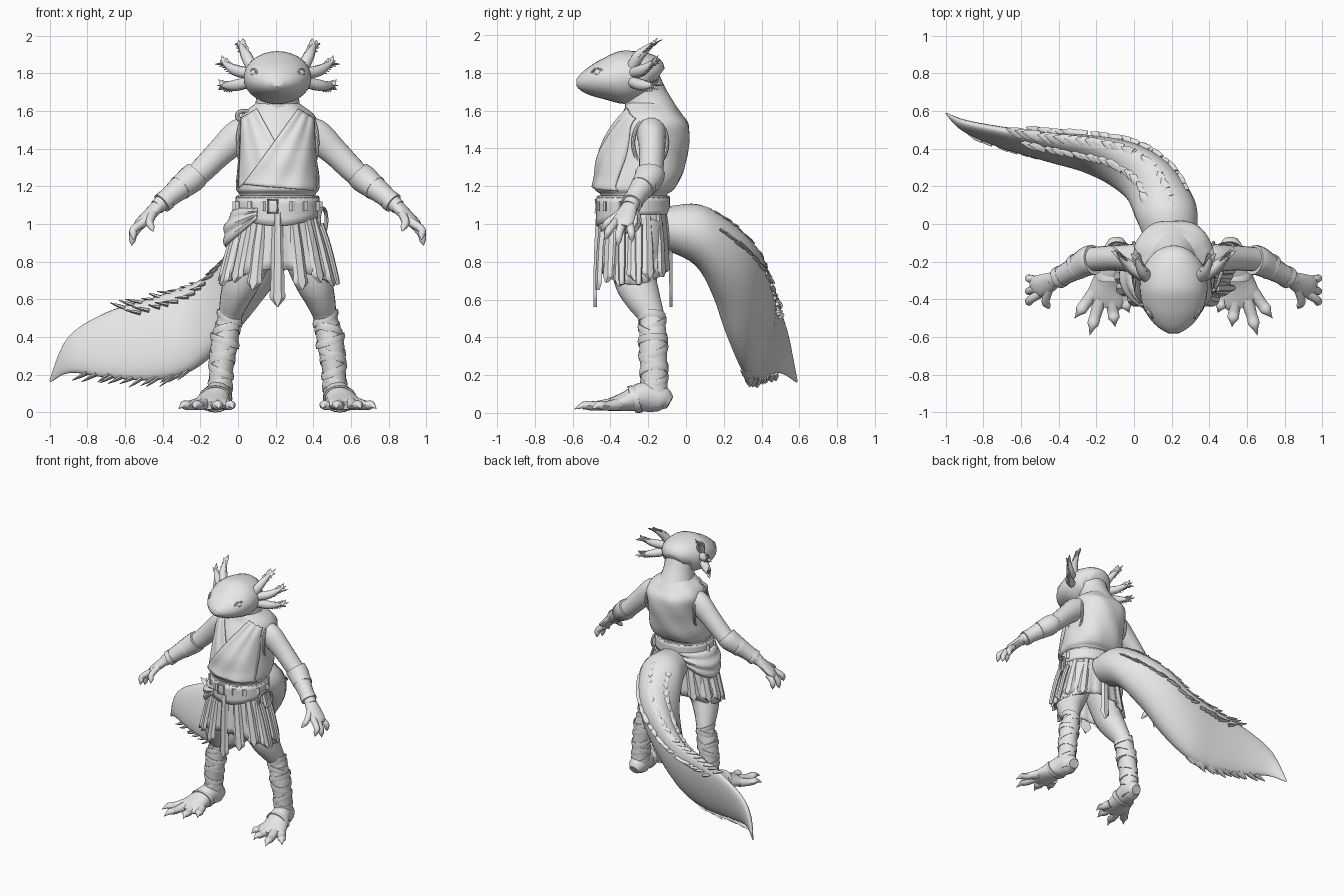
import bpy, bmesh, math, random
from mathutils import Vector
from math import sin, cos, pi

random.seed(4)
cube = bpy.data.objects.get("Cube")
if cube:
    bpy.data.objects.remove(cube)

clay = bpy.data.materials.new("clay_grey")
clay.use_nodes = True
clay.diffuse_color = (.8, .8, .8, 1)
clay.node_tree.nodes["Principled BSDF"].inputs["Base Color"].default_value = (.8, .8, .8, 1)
BODY_X = .21  # the body stands beside the origin because the tail sweeps right


def finish(name, bm, mirror=False, thick=0, angle=40):
    bmesh.ops.recalc_face_normals(bm, faces=bm.faces)
    mesh = bpy.data.meshes.new(name)
    bm.to_mesh(mesh)
    bm.free()
    mesh.materials.append(clay)
    mesh.shade_smooth()
    mesh.set_sharp_from_angle(angle=math.radians(angle))
    obj = bpy.data.objects.new(name, mesh)
    obj.location.x = BODY_X
    bpy.context.scene.collection.objects.link(obj)
    if thick:
        shell = obj.modifiers.new("thickness", "SOLIDIFY")
        shell.thickness, shell.offset = thick, 0
    if mirror:
        obj.modifiers.new("mirror", "MIRROR")


def smooth_path(keys, steps=4):
    """Smooth curve through rows of numbers."""
    keys, out = [tuple(k) for k in keys], []
    for i in range(len(keys) - 1):
        a, b, c, d = keys[max(i - 1, 0)], keys[i], keys[i + 1], keys[min(i + 2, len(keys) - 1)]
        for s in range(steps):
            t = s / steps
            out.append(tuple(q + .5 * t * (r - p + t * (2 * p - 5 * q + 4 * r - e + t * (3 * (q - r) + e - p)))
                             for p, q, r, e in zip(a, b, c, d)))
    return out + [keys[-1]]


def add_loft(bm, rings, closed=False):
    rows = [[bm.verts.new(p) for p in ring] for ring in rings]
    n = len(rows[0])
    for a, b in zip(rows, rows[1:] + rows[:1] if closed else rows[1:]):
        for i in range(n):
            bm.faces.new((a[i], a[(i + 1) % n], b[(i + 1) % n], b[i]))
    if not closed:
        bm.faces.new(rows[0])
        bm.faces.new(rows[-1])


def add_tube(bm, keys, sides=14, steps=4, closed=False):
    """Rows are x, y, z, half width and optional half height."""
    rows = smooth_path([k if len(k) > 4 else (*k, k[3]) for k in keys], steps)
    if closed:
        rows = rows[:-1]
    pts = [Vector(r[:3]) for r in rows]
    span = (pts[-1] - pts[0]).normalized()
    ref = Vector((0, 1, 0)) if abs(span.z) > .8 else Vector((0, 0, 1))
    rings, last = [], len(pts) - 1
    for i, r in enumerate(rows):
        t = (pts[(i + 1) % len(pts)] - pts[i - 1]) if closed else pts[min(i + 1, last)] - pts[max(i - 1, 0)]
        t.normalize()
        side = t.cross(ref).normalized()
        up = side.cross(t)
        w, h = max(r[3], .002), max(r[4], .002)
        rings.append([pts[i] + side * w * cos(2 * pi * k / sides) + up * h * sin(2 * pi * k / sides)
                      for k in range(sides)])
    add_loft(bm, rings, closed)


def tubes(name, paths, mirror=False, **kw):
    bm = bmesh.new()
    for path in paths:
        add_tube(bm, path, **kw)
    finish(name, bm, mirror)


def turn(n):
    return [2 * pi * k / n for k in range(n + 1)]


def spikes(name, items, mirror=False):
    """Flat pointed tufts from base, tip and width."""
    tubes(name, [[(*b, w, w * .4), (*b.lerp(t, .5), w * .75, w * .3), (*t, 0, 0)] for b, t, w in items],
          mirror, sides=6, steps=1)


def patch(name, f, nu, nv, thick):
    bm = bmesh.new()
    g = [[bm.verts.new(f(i / nu, j / nv)) for j in range(nv + 1)] for i in range(nu + 1)]
    for i in range(nu):
        for j in range(nv):
            bm.faces.new((g[i][j], g[i + 1][j], g[i + 1][j + 1], g[i][j + 1]))
    bmesh.ops.remove_doubles(bm, verts=bm.verts, dist=.0005)
    finish(name, bm, thick=thick)


# Head, neck, eyes and mouth
tubes("head", [[(0, -.155, 1.765, .08, .07), (0, -.19, 1.785, .135, .11), (0, -.25, 1.785, .168, .13),
                (0, -.34, 1.775, .18, .14), (0, -.43, 1.765, .165, .11), (0, -.5, 1.755, .128, .08),
                (0, -.55, 1.75, .08, .05), (0, -.58, 1.75, .03, .02)]], sides=28)
tubes("neck", [[(0, -.16, 1.5, .18, .17), (0, -.19, 1.6, .13, .135), (0, -.215, 1.68, .112, .115),
                (0, -.235, 1.76, .115, .1), (0, -.25, 1.82, .11, .09)]], sides=24)
bm = bmesh.new()
bmesh.ops.create_uvsphere(bm, u_segments=16, v_segments=10, radius=.024)
bmesh.ops.translate(bm, verts=bm.verts, vec=(.12, -.463, 1.8))
finish("eye", bm, True)
lid = [(.127 + .016 * cos(a), -.468 + .03 * cos(a), 1.8 + .022 * sin(a), .006) for a in turn(12)]
tubes("eyelid", [lid], True, sides=6, steps=1, closed=True)

# Feathered gills
stalks = [[(.13, -.29, 1.82, .032), (.165, -.25, 1.89, .03), (.195, -.18, 1.95, .012)],
          [(.15, -.28, 1.8, .03), (.22, -.23, 1.815, .03), (.285, -.17, 1.855, .012)],
          [(.16, -.28, 1.75, .03), (.23, -.23, 1.735, .03), (.29, -.17, 1.735, .012)]]
tubes("gill_stalk", stalks, True, sides=10)
tufts = []
for stalk in stalks:
    row = [Vector(p[:3]) for p in smooth_path(stalk, 6)]
    for i in range(2, len(row)):
        t = (row[i] - row[i - 1]).normalized()
        out = t.cross(Vector((0, 1, 0))).normalized()
        for d in (out * .7, -out * .7, Vector((0, .5, 0))):
            tufts.append((row[i], row[i] + (t + d) * random.uniform(.03, .045), .015))
spikes("gill_feathers", tufts, True)

# Tunic body: rows are height, depth centre, half width and half depth
torso = smooth_path([(1.1, -.275, .19, .165), (1.155, -.275, .2, .175), (1.185, -.27, .22, .21),
                     (1.25, -.245, .22, .222), (1.35, -.227, .208, .228), (1.45, -.198, .208, .217),
                     (1.53, -.178, .213, .193), (1.585, -.182, .188, .155), (1.63, -.19, .13, .13),
                     (1.65, -.2, .105, .11)], 4)


def oval(cy, rx, ry, a, power=1):
    c, s = cos(a), sin(a)
    return (math.copysign(abs(s) ** power, s) * rx, cy - math.copysign(abs(c) ** power, c) * ry)


bm = bmesh.new()
add_loft(bm, [[(*oval(cy, rx * (1 + .012 * sin(9 * a + z * 20)), ry * (1 + .02 * sin(7 * a + z * 22)), a, .88), z)
               for a in turn(48)[:-1]] for z, cy, rx, ry in torso])
finish("tunic", bm, angle=50)


def chest(x, z, lift):
    """Point on the front of the tunic."""
    a, b = next((a, b) for a, b in zip(torso, torso[1:]) if z <= b[0])
    t = (z - a[0]) / (b[0] - a[0])
    cy, rx, ry = [p + (q - p) * t for p, q in zip(a[1:], b[1:])]
    x = max(-.97 * rx, min(.97 * rx, x))
    return Vector((x, cy - ry * (1 - abs(x / rx) ** 2.27) ** .44 - lift, z))


def wrap(name, inner, outer, lift):
    def f(u, v):
        (ax, az), (bx, bz) = [(p[0] + (q[0] - p[0]) * u, p[1] + (q[1] - p[1]) * u) for p, q in (inner, outer)]
        return chest(ax + (bx - ax) * v, az + (bz - az) * v, lift + .004 * sin(v * 16 + u * 2))
    patch(name, f, 28, 24, .012)


wrap("right_wrap", ((-.11, 1.61), (.03, 1.36)), ((-.19, 1.56), (-.205, 1.19)), .003)
wrap("left_wrap", ((.11, 1.61), (-.18, 1.21)), ((.19, 1.56), (.205, 1.175)), .012)
armhole = [(.2 + .012 * cos(2 * a), -.19 + .09 * cos(a), 1.43 + .13 * sin(a), .01) for a in turn(24)]
tubes("armhole_hem", [armhole], True, sides=8, steps=1, closed=True)
clasp = [(-.18 + .035 * cos(a), -.25, 1.575 + .025 * sin(a), .012) for a in turn(16)]
tubes("shoulder_clasp", [clasp], sides=8, steps=1, closed=True)


# Belt with a dipped front, buckle and studs
def belt(u, v):
    a = 2 * pi * u
    low = 1.05 - .06 * max(0, cos(a)) ** 1.5
    return (*oval(-.28, .21, .182, a), low + (1.14 - low) * v)


patch("belt", belt, 48, 4, .024)
tubes("belt_trim", [[(*oval(-.28, .212, .184, a), 1.14, .011) for a in turn(32)]], sides=8, steps=1, closed=True)
frame = [(x, -.476, z, .008) for x, z in ((-.05, 1.06), (-.05, 1.13), (0, 1.13), (0, 1.06), (-.05, 1.06))]
tubes("buckle", [frame], sides=6, steps=1, closed=True)
studs = [oval(-.28, .22, .192, a) for a in (.35, .7, 1.2, 1.7)]
tubes("belt_plate", [[(x, y, 1.07, .02, .012), (x, y, 1.12, .02, .012)] for x, y in studs], True, sides=4)


# Under-skirt and hanging leather strips
def skirt_point(a, z, grow=0):
    t = (1.08 - z) / .38
    return Vector((*oval(-.28, .19 + .1 * t + grow, .165 + .02 * t + grow, a), z))


patch("under_skirt", lambda u, v: skirt_point(2 * pi * u, 1.08 - (.36 - .04 * cos(4 * pi * u) * v) * v,
                                              .005 + .008 * v * sin(40 * pi * u)), 80, 6, .012)
bm = bmesh.new()
for deg, low in ((0, .56), (24, .65), (47, .69), (69, .67), (92, .7), (115, .71), (140, .72), (180, .56)):
    for a in {math.radians(deg), -math.radians(deg)}:
        rings = []
        along = (skirt_point(a + .02, .9) - skirt_point(a - .02, .9)).normalized()
        out = along.cross(Vector((0, 0, 1)))
        for t, w in ((0, .026), (.45, .034), (.84, .037), (.86, .042), (.9, .042), (.92, .037), (1, .004)):
            p = skirt_point(a, 1.06 - (1.06 - low) * t, .007 + .009 * min(1, t * 3))
            if low < .6:
                p = skirt_point(a, max(p.z, .8), .018) + Vector((0, 0, min(0, p.z - .8)))
            rings.append([p + along * w * s + out * h for s, h in ((-1, -.006), (-.5, .012), (.5, .012), (1, -.006))])
        add_loft(bm, rings)
finish("skirt_strips", bm, angle=25)


# Draped cloth on the right hip, coil and short blades on the left
def swag(u, v):
    drop = .05 + .15 * sin(pi * u)
    return skirt_point(-.5 - 2.3 * u, 1.08 - drop * v,
                       .03 + .03 * sin(pi * v) * sin(pi * u) + .006 * sin(v * 16))


patch("hip_drape", swag, 24, 14, .014)
coil = [(.24 + .02 * cos(a), -.3 + .055 * cos(a), 1.02 + .065 * sin(a), .01) for a in turn(16)]
tubes("rope_coil", [coil], sides=8, steps=1, closed=True)
tubes("hip_blades", [[(.23, y, 1.0, .016, .02), (.27, y, .88, .016, .02), (.315, y, .7, .014, .016),
                      (.32, y, .68, .003)] for y in (-.34, -.25)], sides=8)

# Arms, bracers and clawed hands
tubes("arm", [[(.12, -.18, 1.48, .095, .085), (.2, -.182, 1.47, .078, .09), (.3, -.18, 1.385, .068, .074),
               (.4, -.185, 1.285, .065, .066), (.46, -.195, 1.235, .062, .062), (.56, -.255, 1.16, .05, .05),
               (.64, -.3, 1.09, .043, .04)]], True, sides=18)
tubes("bracer", [[(.425, -.19, 1.27, .08, .07), (.46, -.2, 1.237, .077, .075), (.55, -.252, 1.165, .058, .058),
                  (.61, -.285, 1.115, .053, .05)]], True, sides=16)
for name, start, end, r in (("bracer_cuff", (.59, -.275, 1.13), (.615, -.288, 1.11), .058),
                            ("bracer_strap", (.5, -.218, 1.205), (.52, -.232, 1.19), .07)):
    tubes(name, [[(*start, r, r * .95), (*end, r, r * .95)]], True, sides=16, steps=1)
tubes("palm", [[(.62, -.29, 1.11, .04, .035), (.67, -.315, 1.06, .055, .032), (.72, -.335, 1.01, .06, .028),
                (.74, -.345, .985, .045, .02)]], True, sides=14)
fingers = [((.66, -.34, 1.06), (.68, -.41, 1.01), (.66, -.45, .96)),
           ((.71, -.37, 1.01), (.765, -.405, .97), (.765, -.43, .915)),
           ((.73, -.34, .995), (.765, -.355, .945), (.775, -.36, .885)),
           ((.72, -.3, 1.0), (.765, -.29, .96), (.77, -.285, .905))]
tubes("finger", [[(*a, .024), (*b, .021), (*Vector(b).lerp(Vector(c), .55), .017), (*c, .001)]
                 for a, b, c in fingers], True, sides=10)

# Legs, wraps and clawed feet
shin = [(.255, -.18, .5, .062, .068), (.28, -.175, .38, .071, .074), (.3, -.17, .22, .062, .071),
        (.305, -.165, .1, .062, .068)]
tubes("leg", [[(.1, -.27, 1.0, .12, .15), (.14, -.27, .85, .115, .14), (.19, -.265, .7, .1, .115),
               (.227, -.225, .6, .08, .093)] + shin + [(.305, -.16, .03, .056, .06)]], True, sides=18)
wraps = []
for i, (x, y, z, w, h) in enumerate(smooth_path(shin, 3)[:-1]):
    tilt = (.03, -.025)[i % 2]
    wraps.append([(x + (w + .001) * cos(a), y + (h + .001) * sin(a), z + tilt * cos(a + i), .006, .021)
                  for a in turn(20)])
tubes("leg_wrap", wraps, True, sides=6, steps=1, closed=True)
tubes("foot", [[(.305, -.085, .055, .04, .035), (.305, -.13, .075, .065, .07), (.32, -.22, .085, .072, .08),
                (.345, -.32, .06, .09, .052), (.36, -.4, .043, .105, .034), (.37, -.44, .035, .08, .02)]],
      True, sides=18)
strap = [(.33 + .083 * cos(a), -.27 - .02 * sin(a), .072 + .066 * sin(a), .007, .022) for a in turn(20)]
tubes("foot_strap", [strap], True, sides=6, steps=1, closed=True)
toes = []
for base, tip in (((.28, -.36), (.235, -.47)), ((.33, -.4), (.31, -.545)),
                  ((.39, -.4), (.445, -.59)), ((.42, -.36), (.525, -.5))):
    a, b = Vector((*base, .045)), Vector((*tip, .02))
    rise = Vector((0, 0, .012))
    toes.append([(*a, .036, .033), (*(a.lerp(b, .45) + rise * .2), .03, .026), (*(a.lerp(b, .68) + rise), .03, .023),
                 (*(a.lerp(b, .8) + rise), .017, .016), (*b, .001)])
tubes("toe", toes, True, sides=10)

# Tail: rows are top edge, bottom edge and half width
tail = smooth_path([(-.01, -.12, 1.09, -.01, -.1, .86, .13), (-.01, .08, 1.1, -.07, .05, .78, .165),
                    (-.08, .27, .985, -.16, .155, .6, .145), (-.23, .385, .85, -.28, .235, .39, .115),
                    (-.41, .43, .7, -.46, .31, .22, .085), (-.66, .46, .61, -.66, .355, .17, .06),
                    (-.91, .5, .53, -.91, .42, .185, .042), (-1.11, .54, .4, -1.1, .5, .21, .028),
                    (-1.21, .59, .17, -1.205, .585, .16, .004)], 5)
tops, lows = [[Vector(r[i:i + 3]) for r in tail] for i in (0, 3)]
mids = [a.lerp(b, .5) for a, b in zip(tops, lows)]
rings, tufts = [], []
for i, row in enumerate(tail):
    t = (mids[min(i + 1, len(mids) - 1)] - mids[max(i - 1, 0)]).normalized()
    up = (tops[i] - lows[i]) / 2
    side = t.cross(up).normalized() * row[6]
    ring = [mids[i] + up * cos(a) + side * sin(a) for a in turn(24)[:-1]]
    rings.append(ring)
    # Tufts sit on the crest, both shoulders and the far lower edge
    for k, first, stop in ((0, 4, 29), (3, 6, 27), (21, 6, 27), (12, 19, 33)):
        if first < i < stop:
            out = (ring[k] - mids[i]).normalized()
            start = ring[k] - out * .014 + t * random.uniform(-.02, .02)
            tufts.append((start, start + t * random.uniform(.06, .1) + out * random.uniform(.02, .04), .03))
bm = bmesh.new()
add_loft(bm, rings)
finish("tail", bm, angle=60)
spikes("tail_tufts", tufts)
